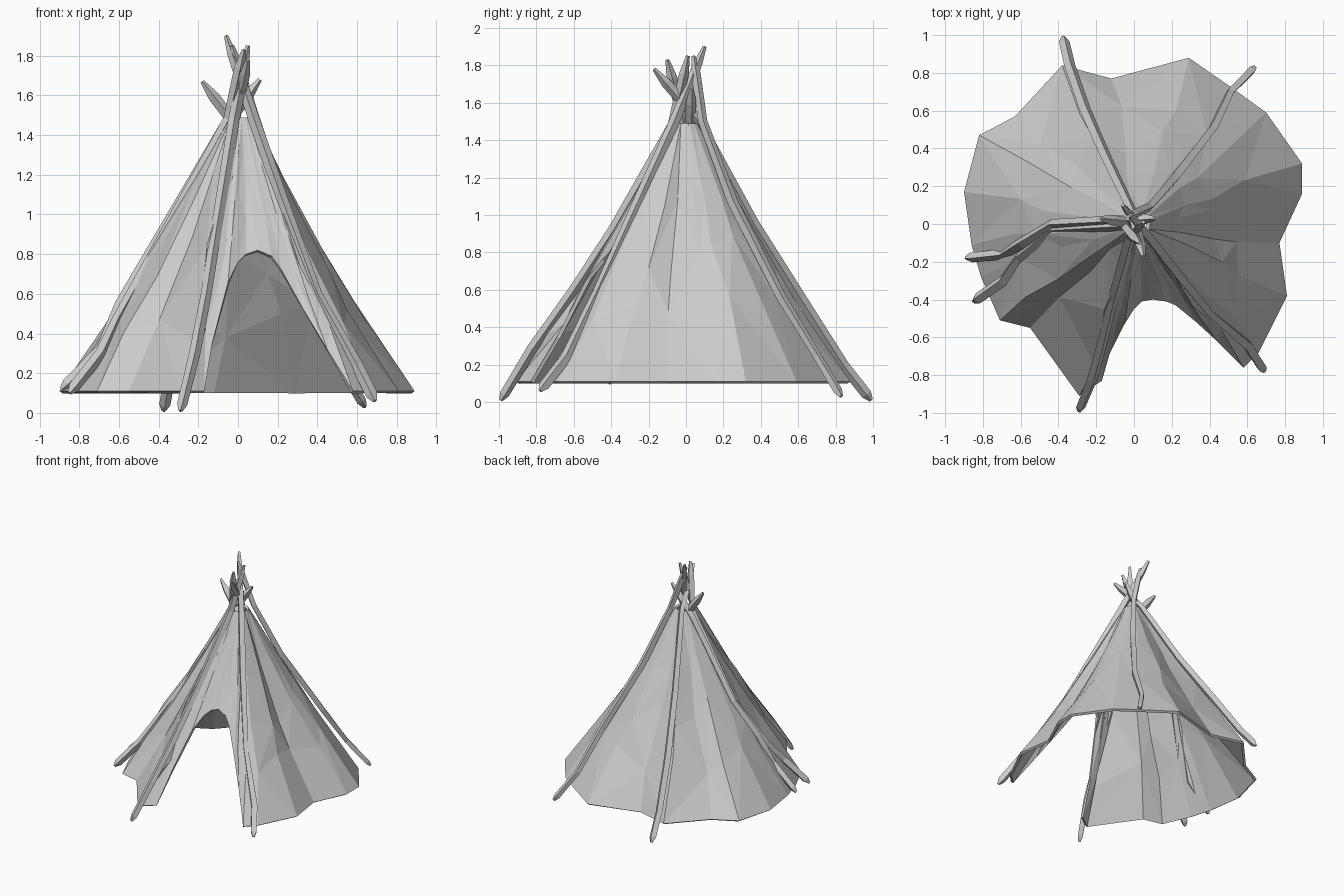
import bpy, bmesh, math, random
from mathutils import Vector

if "Cube" in bpy.data.objects:
    bpy.data.objects.remove(bpy.data.objects["Cube"])

random.seed(11)

def finish(bm, name):
    bmesh.ops.recalc_face_normals(bm, faces=bm.faces)
    mesh = bpy.data.meshes.new(name)
    bm.to_mesh(mesh)
    bm.free()
    obj = bpy.data.objects.new(name, mesh)
    bpy.context.collection.objects.link(obj)
    return obj

def pole(name, path, radius=0.027, sides=4):
    """Rough-hewn bent pole with narrowed ends."""
    pts = [Vector(p) for p in path]
    # extra ring near each end so only the tips taper
    pts.insert(1, pts[0] + (pts[1] - pts[0]).normalized() * 0.04)
    pts.insert(-1, pts[-1] + (pts[-2] - pts[-1]).normalized() * 0.1)
    bm = bmesh.new()
    rings = []
    for i, p in enumerate(pts):
        d = (pts[min(i + 1, len(pts) - 1)] - pts[max(i - 1, 0)]).normalized()
        u = d.cross(Vector((0.3, 0.9, 0.1))).normalized()
        v = d.cross(u)
        r = radius * (0.4 if i in (0, len(pts) - 1) else random.uniform(0.85, 1.15))
        rings.append([bm.verts.new(p + r * (u * math.cos(a) + v * math.sin(a)))
                      for a in (math.tau * k / sides + .4 for k in range(sides))])
    for a, b in zip(rings, rings[1:]):
        for k in range(sides):
            j = (k + 1) % sides
            bm.faces.new((a[k], a[j], b[j], b[k]))
    bm.faces.new(rings[0])
    bm.faces.new(rings[-1])
    return finish(bm, name)

# Cover: lower edge (ground outline, then the door arch)
outline = [(.66, -.68), (.81, -.38), (.77, -.10), (.89, .16), (.89, .32),
           (.70, .59), (.52, .72), (.29, .88), (-.12, .77), (-.38, .84),
           (-.63, .57), (-.82, .47), (-.90, .17), (-.86, -.11), (-.81, -.28),
           (-.71, -.51), (-.55, -.55), (-.29, -.91)]
arch = [(-.17, -.83, .11), (-.13, -.69, .35), (-.05, -.53, .66), (0, -.45, .76),
        (.04, -.41, .80), (.10, -.40, .82), (.17, -.41, .79), (.22, -.43, .72),
        (.33, -.52, .52), (.45, -.63, .32), (.58, -.76, .11)]
lower = [Vector((x, y, .11)) for x, y in outline] + [Vector(p) for p in arch]
pole_angles = [math.radians(a) for a in (-48, 52, 111, 190, 206, 253)]

def pole_gap(ang):
    """0 beside a pole, 1 in the middle of a wall, where the cover sags."""
    near = min(abs(math.remainder(ang - p, math.tau)) for p in pole_angles)
    return min(1, near / .5)

bm = bmesh.new()
rows = 4
columns = []
for p in lower:
    ang = math.atan2(p.y, p.x)
    out = Vector((math.cos(ang), math.sin(ang), 0))
    side = Vector((-out.y, out.x, 0))
    top = Vector((.02, 0, 1.49)) + out * .065
    full = 1 if p.z < .2 else .25
    col = [bm.verts.new(p)]
    for k in range(1, rows):
        t = k / rows + random.uniform(-.08, .08) * full
        q = p.lerp(top, t)
        q -= out * full * (.008 + .042 * pole_gap(ang)) * math.sin(math.pi * t)
        q += out * full * random.uniform(-.015, .015) * (1 - t)
        q += side * full * random.uniform(-.05, .05) * (1 - t)
        col.append(bm.verts.new(q))
    col.append(bm.verts.new(top))
    columns.append(col)
for i, a in enumerate(columns):
    b = columns[(i + 1) % len(columns)]
    for k in range(rows):
        if (i + k) % 2:
            bm.faces.new((a[k], b[k], b[k + 1]))
            bm.faces.new((a[k], b[k + 1], a[k + 1]))
        else:
            bm.faces.new((a[k], b[k], a[k + 1]))
            bm.faces.new((b[k], b[k + 1], a[k + 1]))
cover = finish(bm, "hide_cover")
thick = cover.modifiers.new("thickness", 'SOLIDIFY')
thick.thickness = .02
thick.offset = -1

# Poles leaning on the cover and crossing at the peak
pole("back_left_pole", [(-.375, .99, .01), (-.34, .84, .20), (-.26, .61, .56),
                        (-.15, .36, .96), (-.01, .07, 1.5), (.05, -.17, 1.78)])
pole("back_right_pole", [(.64, .83, .03), (.51, .70, .25), (.42, .51, .56),
                         (.22, .25, 1.07), (.08, .09, 1.5), (-.03, .04, 1.85)])
pole("front_left_pole", [(-.29, -.99, .01), (-.22, -.82, .29), (-.16, -.60, .60),
                         (-.11, -.39, .92), (-.02, -.07, 1.48), (.05, .01, 1.85)])
pole("front_right_pole", [(.69, -.78, .06), (.60, -.64, .24), (.40, -.47, .60),
                          (.22, -.25, 1.08), (.08, -.07, 1.48), (-.06, .10, 1.9)])
pole("left_pole", [(-.89, -.18, .12), (-.69, -.16, .32), (-.59, -.10, .55),
                   (-.43, .0, .83), (-.07, .02, 1.44), (.11, .03, 1.68)])
pole("left_front_pole", [(-.85, -.41, .10), (-.69, -.30, .30), (-.61, -.18, .47),
                         (-.42, -.03, .81), (-.05, -.01, 1.48), (.03, -.1, 1.83)])
# Short stub at the peak
pole("peak_stub", [(.03, 0, 1.42), (-.05, .01, 1.5), (-.18, .03, 1.67)])
